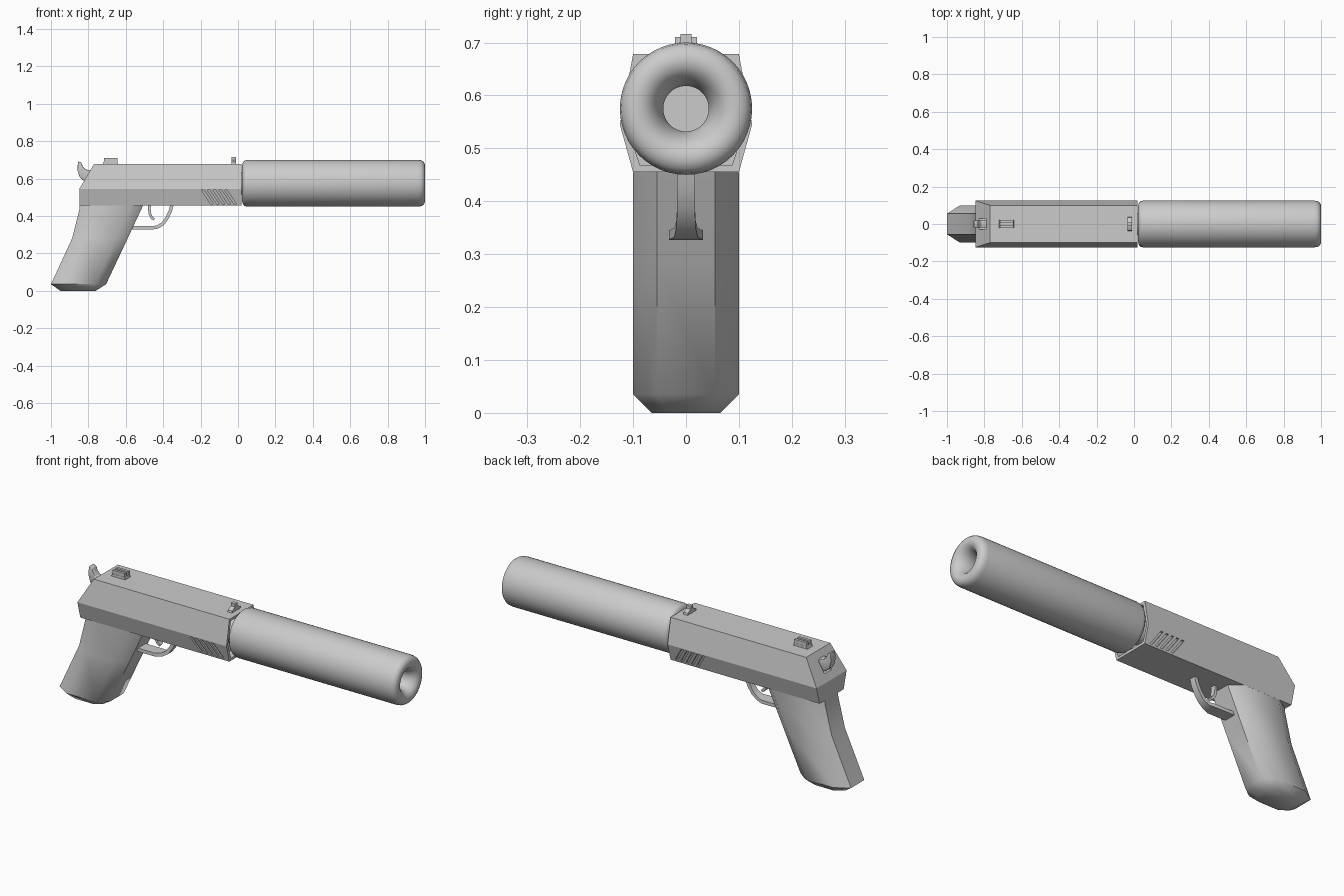
import bpy, bmesh, math
from mathutils import Vector

if "Cube" in bpy.data.objects:
    bpy.data.objects.remove(bpy.data.objects["Cube"])


def make(name, verts, faces, smooth=35, bevel=0.0):
    me = bpy.data.meshes.new(name)
    me.from_pydata(verts, [], faces)
    bm = bmesh.new()
    bm.from_mesh(me)
    bmesh.ops.recalc_face_normals(bm, faces=bm.faces[:])
    bm.to_mesh(me)
    bm.free()
    ob = bpy.data.objects.new(name, me)
    bpy.context.collection.objects.link(ob)
    bpy.ops.object.select_all(action='DESELECT')
    bpy.context.view_layer.objects.active = ob
    ob.select_set(True)
    if bevel:
        m = ob.modifiers.new("bevel", 'BEVEL')
        m.width, m.segments, m.limit_method = bevel, 2, 'ANGLE'
        bpy.ops.object.modifier_apply(modifier=m.name)
    bpy.ops.object.shade_smooth_by_angle(angle=math.radians(smooth))
    return ob


def loft(name, rings, **kw):
    n = len(rings[0])
    verts = [p for r in rings for p in r]
    faces = [(k * n + i, k * n + (i + 1) % n, (k + 1) * n + (i + 1) % n, (k + 1) * n + i)
             for k in range(len(rings) - 1) for i in range(n)]
    faces += [tuple(range(n)), tuple(range(len(verts) - n, len(verts)))]
    return make(name, verts, faces, **kw)


def prism(name, pts, hw, **kw):
    return loft(name, [[(x, y, z) for x, z in pts] for y in (-hw, hw)], **kw)


def box(name, x0, x1, y0, y1, z0, z1, **kw):
    return loft(name, [[(x0, y0, z), (x1, y0, z), (x1, y1, z), (x0, y1, z)] for z in (z0, z1)], **kw)


def ribbon(name, path, thick):
    # path of (x, z, half width) swept as a flat strip
    rings = []
    for i, (x, z, w) in enumerate(path):
        a, b = path[max(i - 1, 0)], path[min(i + 1, len(path) - 1)]
        t = Vector((b[0] - a[0], b[1] - a[1])).normalized() * thick / 2
        rings.append([(x - s * t.y, y, z + s * t.x) for s, y in ((1, w), (1, -w), (-1, -w), (-1, w))])
    return loft(name, rings, smooth=40)


# slide and frame body: hexagonal section with slanted rear and recessed front
def section(x_low, x_mid, x_top, d=0.0):
    return [(x_low, -.1 + d, .455 + d), (x_mid, -.125 + d, .545), (x_top, -.1 + d, .678 - d),
            (x_top, .1 - d, .678 - d), (x_mid, .125 - d, .545), (x_low, .1 - d, .455 + d)]


rings = [section(-.848, -.848, -.77), section(.02, .02, .02),
         section(.02, .02, .02, .013), section(-.03, -.03, -.03, .013)]
verts = [p for r in rings for p in r]
faces = [(k * 6 + i, k * 6 + (i + 1) % 6, k * 6 + 6 + (i + 1) % 6, k * 6 + 6 + i)
         for k in range(3) for i in range(6)]
faces += [(0, 1, 4, 5), (1, 2, 3, 4), tuple(range(18, 24))]
body = make("slide_body", verts, faces)

# cutters: hammer slot and slanted side grooves
cutters = [box("hammer_slot_cutter", -.92, -.79, -.03, .03, .58, .75)]
for side in (-1, 1):
    for i in range(5):
        x = -.195 + .031 * i
        cutters.append(loft("groove_cutter", [
            [(x + dx, side * (y - .01), z), (x + dx + .014, side * (y - .01), z),
             (x + dx + .014, side * .16, z), (x + dx, side * .16, z)]
            for dx, y, z in ((.048, .1035, .465), (0, .1235, .538))]))
bpy.ops.object.select_all(action='DESELECT')
body.select_set(True)
bpy.context.view_layer.objects.active = body
for c in cutters:
    c.hide_render = True
    m = body.modifiers.new("cut", 'BOOLEAN')
    m.operation, m.solver, m.object = 'DIFFERENCE', 'EXACT', c
    bpy.ops.object.modifier_apply(modifier=m.name)
for c in cutters:
    bpy.data.objects.remove(c)
bpy.ops.object.shade_smooth_by_angle(angle=math.radians(25))


# grip: chamfered sections swept down and back
def grip_ring(z, xb, xf, w):
    k = w / .1
    cb, cf, cy = .07 * k, .06 * k, .045 * k
    half = [(xb, w - cy), (xb + cb, w), (xf - cf, w), (xf, w - cy)]
    return [(x, y, z) for x, y in half] + [(x, -y, z) for x, y in reversed(half)]


loft("grip", [grip_ring(0, -.95, -.76, .065), grip_ring(.035, -1, -.705, .1),
              grip_ring(.28, -.887, -.59, .1), grip_ring(.44, -.847, -.515, .1),
              grip_ring(.53, -.846, -.48, .098)], smooth=40)

# suppressor: revolved profile of (x, radius) with a funnelled muzzle
profile = [(-.08, .06), (.022, .06), (.022, .095), (.026, .112), (.036, .122), (.05, .125),
           (.965, .125), (.982, .122), (.993, .114), (.999, .102), (1, .09), (.997, .077),
           (.988, .065), (.974, .055), (.955, .047), (.935, .043), (.90, .043)]
N = 48
loft("suppressor", [[(x, r * math.cos(i * math.tau / N), .575 + r * math.sin(i * math.tau / N))
                     for i in range(N)] for x, r in profile])

# trigger guard and trigger
ribbon("trigger_guard", [(-.352, .465, .017), (-.362, .425, .017), (-.38, .388, .017),
                         (-.402, .358, .018), (-.43, .341, .022), (-.46, .336, .032),
                         (-.53, .336, .032), (-.60, .338, .032)], .018)
ribbon("trigger", [(-.472, .47, .014), (-.474, .435, .014), (-.47, .408, .013),
                   (-.462, .392, .012), (-.448, .38, .011)], .014)

# rear sight: base with two posts
prism("rear_sight_base", [(-.725, .67), (-.64, .67), (-.645, .692), (-.717, .692)], .022)
for s in (-1, 1):
    box("rear_sight_post", -.717, -.645, s * .014 - .007, s * .014 + .007, .69, .71)

# front sight: low foot and blade
loft("front_sight_foot", [[(-.035, -w, z), (-.01, -w, z), (-.01, w, z), (-.035, w, z)]
                          for w, z in ((.038, .67), (.034, .688), (.012, .70))])
box("front_sight_blade", -.035, -.01, -.01, .01, .69, .716)

# hammer: curved spur
prism("hammer", [(-.856, .692), (-.838, .686), (-.83, .664), (-.815, .648), (-.78, .645),
                 (-.78, .59), (-.825, .588), (-.848, .61), (-.858, .645)], .02, smooth=40, bevel=.003)
